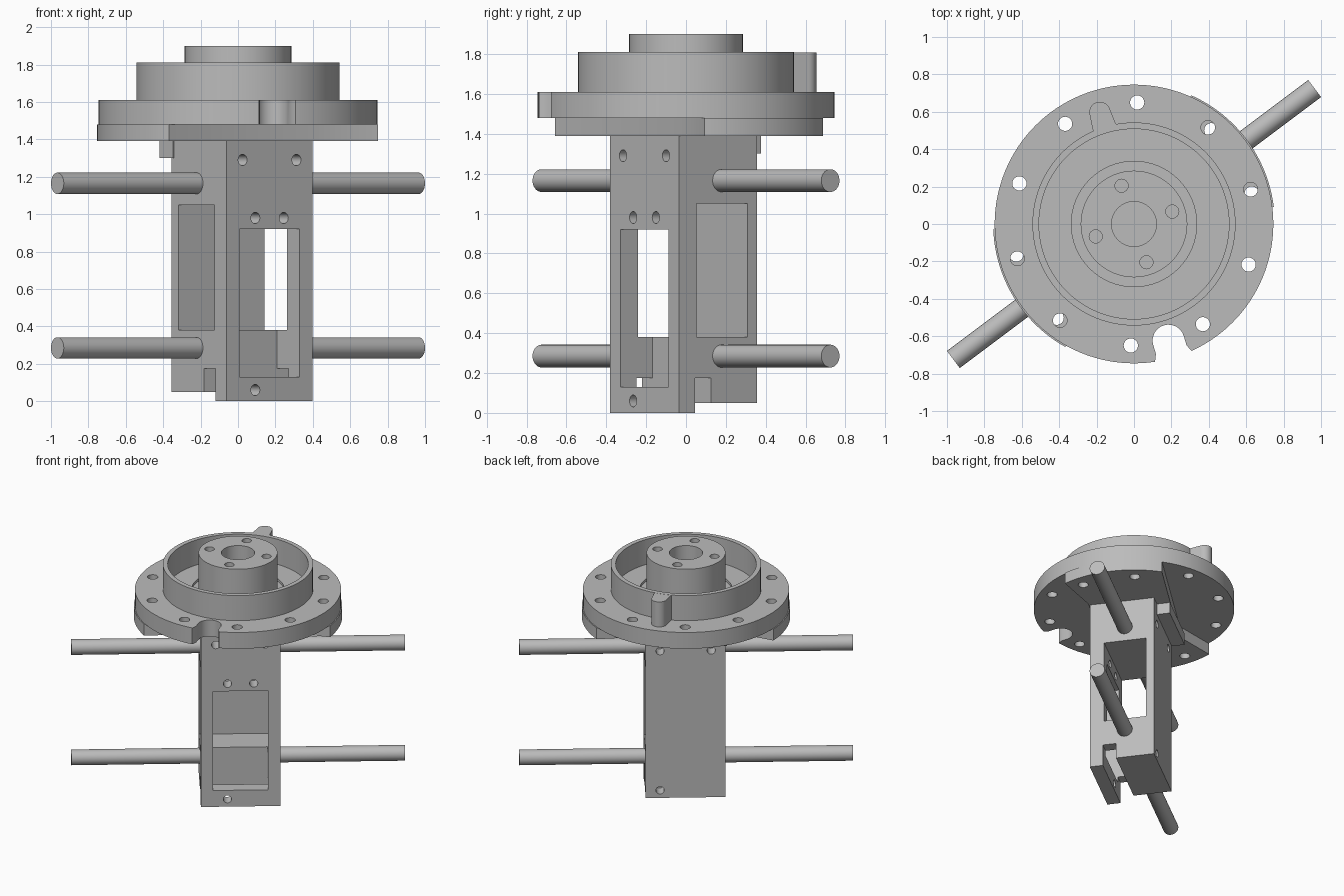
import bpy, bmesh, math
from mathutils import Matrix, Vector

if bpy.data.objects.get("Cube"):
    bpy.data.objects.remove(bpy.data.objects["Cube"])

grey = bpy.data.materials.new("metal grey")
grey.use_nodes = True
COL = (0.5, 0.5, 0.5, 1)
grey.diffuse_color = COL
grey.node_tree.nodes["Principled BSDF"].inputs["Base Color"].default_value = COL

TURN = Matrix.Rotation(math.atan2(3, 4), 4, 'Z')   # the frame stands turned on its axis
FRONT = -0.268                                     # frame front face, before turning


def finish(name, bm, matrix=Matrix()):
    bm.transform(matrix)
    bmesh.ops.recalc_face_normals(bm, faces=bm.faces[:])
    mesh = bpy.data.meshes.new(name)
    bm.to_mesh(mesh)
    bm.free()
    mesh.materials.append(grey)
    obj = bpy.data.objects.new(name, mesh)
    bpy.context.collection.objects.link(obj)
    return obj


def box(name, x, y, z):
    """Box given by ranges in the turned frame."""
    bm = bmesh.new()
    bmesh.ops.create_cube(bm, size=1)
    for v in bm.verts:
        v.co = Vector([(r[0] + r[1]) / 2 + c * (r[1] - r[0]) for c, r in zip(v.co, (x, y, z))])
    return finish(name, bm, TURN)


def prism(name, pts, z0, z1, matrix=Matrix()):
    bm = bmesh.new()
    face = bm.faces.new([bm.verts.new((x, y, z0)) for x, y in pts])
    ext = bmesh.ops.extrude_face_region(bm, geom=[face])
    for v in ext["geom"]:
        if isinstance(v, bmesh.types.BMVert):
            v.co.z = z1
    return finish(name, bm, matrix)


def arc(r, a0, a1, n, cx=0, cy=0):
    angles = [math.radians(a0 + (a1 - a0) * i / n) for i in range(n + 1)]
    return [(cx + r * math.cos(a), cy + r * math.sin(a)) for a in angles]


def disc(name, r, z0, z1, cx=0, cy=0, n=96, matrix=Matrix()):
    return prism(name, arc(r, 0, 360, n, cx, cy)[:-1], z0, z1, matrix)


def polar(r, deg):
    return r * math.cos(math.radians(deg)), r * math.sin(math.radians(deg))


def cut(obj, cutters):
    bpy.context.view_layer.objects.active = obj
    for c in cutters:
        c.hide_render = True
        mod = obj.modifiers.new("cut", 'BOOLEAN')
        mod.operation = 'DIFFERENCE'
        mod.solver = 'EXACT'
        mod.object = c
        bpy.ops.object.modifier_apply(modifier=mod.name)
        bpy.data.objects.remove(c)


def face_hole(x, z, y0, y1, r=0.03):
    """Hole cutter running front to back through the turned frame."""
    m = TURN @ Matrix.Translation((x, 0, z)) @ Matrix.Rotation(math.pi / 2, 4, 'X')
    return disc("hole_cutter", r, -y1, -y0, n=24, matrix=m)


# Frame with front window, side-to-side opening and bottom slot
X = (-0.277, 0.2985)
WIDE = (-0.5, 0.5)
frame = box("frame", X, (FRONT, 0.222), (0, 1.39))
cutters = [
    box("window_cutter", (-0.19, 0.21), (FRONT - 0.1, FRONT + 0.2), (0.13, 0.92)),
    box("opening_cutter", WIDE, (FRONT + 0.11, FRONT + 0.43), (0.38, 1.05)),
    box("slot_cutter", WIDE, (FRONT + 0.1, FRONT + 0.2), (-0.1, 0.175)),
    box("foot_cutter", WIDE, (FRONT + 0.15, 0.4), (-0.1, 0.05)),
]
for x, z in ((0.18, 1.29), (0.095, 0.98), (0.095, 0.06)):
    for side in (-1, 1):
        cutters.append(face_hole(0.01 + side * x, z, FRONT - 0.1, FRONT + 0.15))
for z in (0.11, 1.22):
    for side in (-1, 1):
        cutters.append(face_hole(0.01 + side * 0.185, z, 0.12, 0.3))
cut(frame, cutters)

# Lip behind the top of the frame
box("rear_lip", (-0.285, 0.2), (0.2, 0.32), (1.30, 1.395))

# Rods sticking out of both sides
for label, z in (("lower", 0.285), ("upper", 1.165)):
    for side, s in (("left", 1), ("right", -1)):
        m = TURN @ Matrix.Translation((0, 0, z)) @ Matrix.Rotation(s * math.pi / 2, 4, 'Y')
        disc(f"{label}_{side}_rod", 0.057, 0.24, 1.207, n=48, matrix=m)


def bolt_holes(start):
    return [disc("bolt_cutter", 0.038, 1.2, 1.7, *polar(0.65, start + 36 * i), n=24)
            for i in range(10)]


# Winged support plate under the flange
wings = arc(0.753, 7, 66, 24) + [(-0.42, 0.03)] + arc(0.753, 182, 240.7, 24) + [(0.42, -0.03)]
support = prism("support_plate", wings, 1.39, 1.48)
cut(support, bolt_holes(86.5))

# Round flange with bolt holes, a rounded edge notch and a groove round the hub
flange = disc("flange", 0.745, 1.48, 1.61, n=128)
notch_turn = Matrix.Rotation(math.radians(-73.5), 4, 'Z')
notch = arc(0.085, 90, 270, 16, 0.65, 0) + [(0.70, -0.085), (0.735, -0.1), (0.8, -0.15),
                                            (0.8, 0.15), (0.735, 0.1), (0.70, 0.085)]
cut(flange, bolt_holes(88.5) + [prism("notch_cutter", notch, 1.4, 1.7, notch_turn),
                                disc("groove_cutter", 0.335, 1.59, 1.7)])

# Raised rim with a tongue at the back
rim = disc("rim", 0.543, 1.605, 1.81)
cut(rim, [disc("rim_cutter", 0.508, 1.5, 1.9)])
tongue = [(0.53, -0.065)] + arc(0.056, -90, 90, 16, 0.625, 0) + [(0.53, 0.065)]
prism("rim_tongue", tongue, 1.61, 1.809, Matrix.Rotation(math.radians(107), 4, 'Z'))

# Hub with centre bore and four screw holes
hub = disc("hub", 0.285, 1.585, 1.90)
cut(hub, [disc("bore_cutter", 0.12, 1.5, 2)] +
    [disc("screw_cutter", 0.035, 1.5, 2, *polar(0.215, 18 + 90 * i), n=24) for i in range(4)])

# Smooth round walls, keep edges sharp
bpy.ops.object.select_all(action='DESELECT')
for obj in bpy.context.scene.objects:
    if obj.type == 'MESH':
        obj.select_set(True)
        bpy.context.view_layer.objects.active = obj
bpy.ops.object.shade_smooth_by_angle(angle=math.radians(30))
